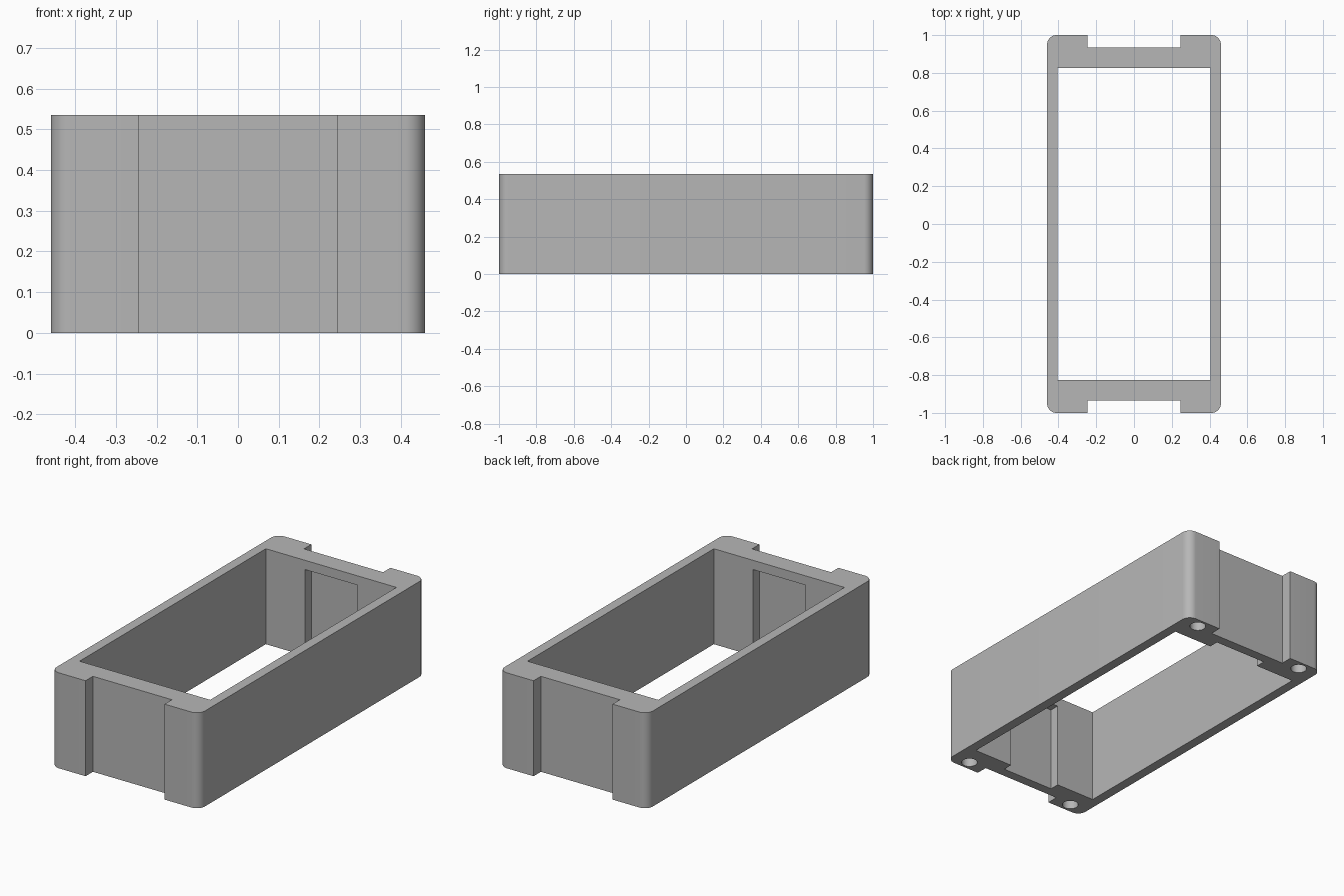
import bpy
import bmesh
import math

cube = bpy.data.objects.get("Cube")
if cube:
    bpy.data.objects.remove(cube, do_unlink=True)

HALF_X, HALF_Y, HEIGHT = 0.46, 1.0, 0.535
CORNER = 0.05

grey = bpy.data.materials.new("plain grey")
grey.use_nodes = True
colour = (0.47, 0.47, 0.47, 1)
grey.diffuse_color = colour
grey.node_tree.nodes["Principled BSDF"].inputs["Base Color"].default_value = colour


def add_object(name, bm):
    mesh = bpy.data.meshes.new(name)
    bmesh.ops.recalc_face_normals(bm, faces=bm.faces)
    bm.to_mesh(mesh)
    bm.free()
    mesh.materials.append(grey)
    obj = bpy.data.objects.new(name, mesh)
    bpy.context.collection.objects.link(obj)
    return obj


def box(name, x0, x1, y0, y1, z0, z1, round_corners=False):
    bm = bmesh.new()
    bmesh.ops.create_cube(bm, size=1)
    for v in bm.verts:
        v.co.x = x1 if v.co.x > 0 else x0
        v.co.y = y1 if v.co.y > 0 else y0
        v.co.z = z1 if v.co.z > 0 else z0
    if round_corners:
        upright = [e for e in bm.edges
                   if abs(e.verts[0].co.z - e.verts[1].co.z) > 0.1]
        bmesh.ops.bevel(bm, geom=upright, offset=CORNER, segments=10,
                        profile=0.5, affect='EDGES')
    return add_object(name, bm)


def cylinder(name, x, y, radius, z0, z1):
    bm = bmesh.new()
    bmesh.ops.create_cone(bm, cap_ends=True, segments=40, radius1=radius,
                          radius2=radius, depth=z1 - z0)
    bmesh.ops.translate(bm, verts=bm.verts, vec=(x, y, (z0 + z1) / 2))
    return add_object(name, bm)


# Rounded outer block
frame = box("frame", -HALF_X, HALF_X, -HALF_Y, HALF_Y, 0, HEIGHT, True)

# Large opening through the middle
cutters = [box("opening_cutter", -0.405, 0.405, -0.825, 0.825, -0.1, 0.7)]

for side, end in ((-1, "front"), (1, "back")):
    # Full-height notch outside each end wall
    y0, y1 = sorted((side * 0.935, side * 1.1))
    cutters.append(box(end + "_notch_cutter", -0.245, 0.245, y0, y1, -0.1, 0.7))
    # Recess inside each end wall, open at the bottom
    y0, y1 = sorted((side * 0.75, side * 0.88))
    cutters.append(box(end + "_recess_cutter", -0.162, 0.162, y0, y1, -0.1, 0.483))
    # Blind holes under the corners
    for x, hand in ((-0.35, "right"), (0.35, "left")):
        cutters.append(cylinder(f"{end}_{hand}_hole_cutter", x, side * 0.945,
                                0.042, -0.1, 0.1))

bpy.context.view_layer.objects.active = frame
for cutter in cutters:
    mod = frame.modifiers.new(cutter.name, 'BOOLEAN')
    mod.operation = 'DIFFERENCE'
    mod.solver = 'EXACT'
    mod.object = cutter
    bpy.ops.object.modifier_apply(modifier=mod.name)
    bpy.data.objects.remove(cutter, do_unlink=True)

# Smooth rounded corners and hole walls, crisp edges elsewhere
bpy.ops.object.select_all(action='DESELECT')
frame.select_set(True)
bpy.ops.object.shade_smooth_by_angle(angle=math.radians(30))
